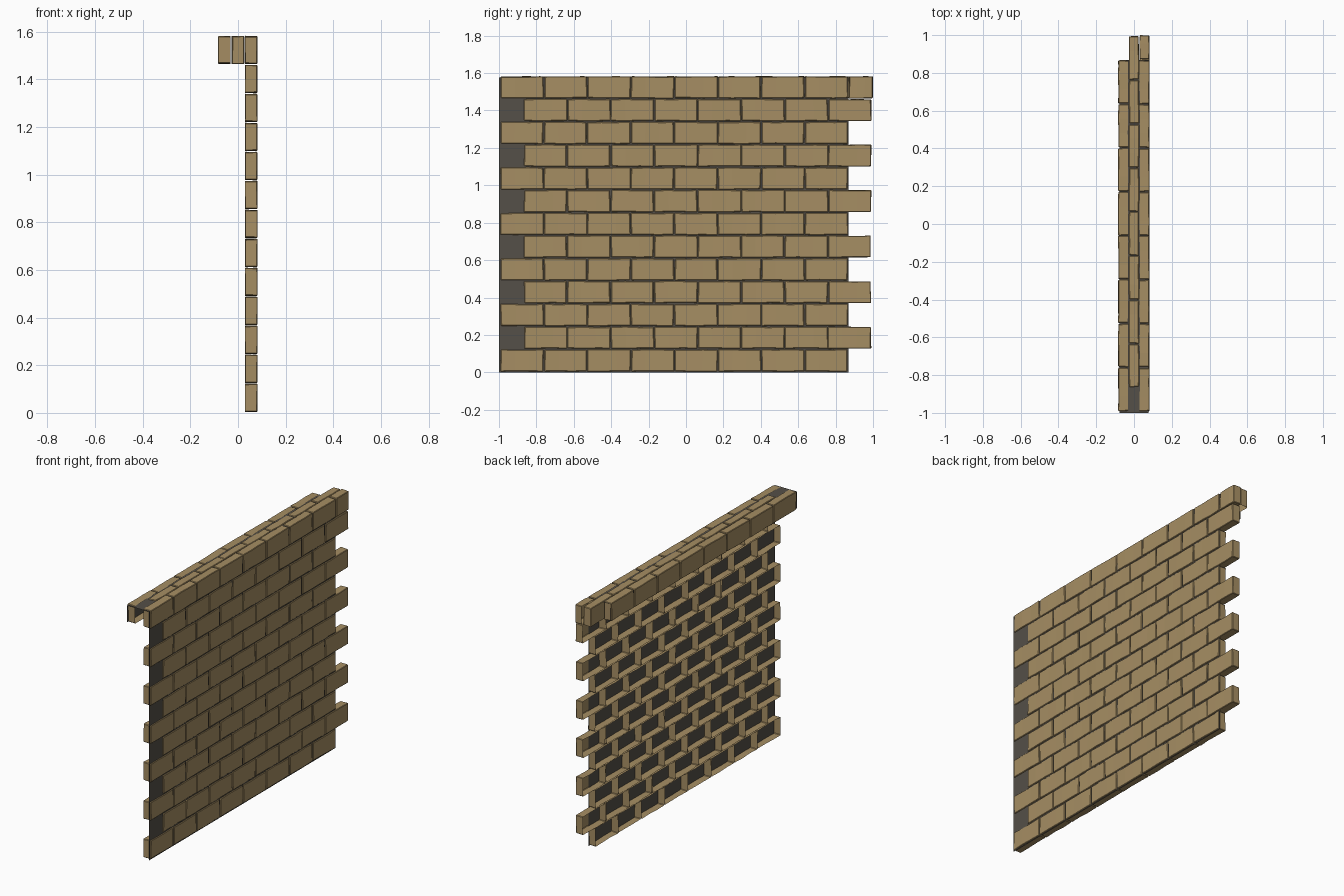
import bpy, bmesh, random
from mathutils import Vector

if "Cube" in bpy.data.objects:
    bpy.data.objects.remove(bpy.data.objects["Cube"])

random.seed(4)
PITCH_Y, PITCH_Z = 0.2325, 0.1217
LENGTH, HEIGHT = 0.2265, 0.115
COURSES = 13
X_BACK, X_FACE = 0.031, 0.081


def material(name, rgb):
    m = bpy.data.materials.new(name)
    m.diffuse_color = (*rgb, 1)
    m.use_nodes = True
    m.node_tree.nodes["Principled BSDF"].inputs["Base Color"].default_value = m.diffuse_color
    return m


stone = material("sandstone", (0.38, 0.27, 0.125))
grout = material("dark_mortar", (0.09, 0.08, 0.065))


def brick(target, lo, hi, open_dir):
    """Rough hollow brick from corner lo to hi, without its open_dir side."""
    bm = bmesh.new()
    bmesh.ops.create_cube(bm, size=1)
    lo, hi, open_dir = Vector(lo), Vector(hi), Vector(open_dir)
    for v in bm.verts:
        v.co = Vector([lo[i] + (v.co[i] + 0.5) * (hi[i] - lo[i]) for i in range(3)])
    bm.normal_update()
    back = [f for f in bm.faces if f.normal.dot(open_dir) > 0.9]
    bmesh.ops.delete(bm, geom=back, context='FACES_ONLY')
    long_edges = [e for e in bm.edges
                  if abs(e.verts[0].co.y - e.verts[1].co.y) > 0.05]
    bmesh.ops.subdivide_edges(bm, edges=long_edges, cuts=2, use_grid_fill=True)
    bm.normal_update()
    sharp = [e for e in bm.edges
             if len(e.link_faces) == 2 and e.calc_face_angle(0) > 1]
    # Uneven, worn outline
    for v in bm.verts:
        v.co += Vector((random.uniform(-.0015, .0015),
                        random.uniform(-.003, .003),
                        random.uniform(-.002, .002)))
    bmesh.ops.bevel(bm, geom=sharp, offset=0.003, segments=1,
                    affect='EDGES', clamp_overlap=True)
    temp = bpy.data.meshes.new("temp")
    bm.to_mesh(temp)
    bm.free()
    target.from_mesh(temp)
    bpy.data.meshes.remove(temp)


def finish(bm, name, mat):
    mesh = bpy.data.meshes.new(name)
    bm.to_mesh(mesh)
    bm.free()
    mesh.materials.append(mat)
    ob = bpy.data.objects.new(name, mesh)
    bpy.context.collection.objects.link(ob)
    return ob


# Wall face: alternate courses shifted half a brick
bm = bmesh.new()
for row in range(COURSES):
    y0 = -0.99 if row % 2 == 0 else -0.865
    z0 = 0.006 + row * PITCH_Z
    for i in range(8):
        y = y0 + i * PITCH_Y
        brick(bm, (X_BACK, y, z0), (X_FACE, y + LENGTH, z0 + HEIGHT), (-1, 0, 0))
# Half brick closing the top course
z_top = 0.006 + (COURSES - 1) * PITCH_Z
brick(bm, (X_BACK, 0.872, z_top), (X_FACE, 0.997, z_top + HEIGHT), (-1, 0, 0))
finish(bm, "wall_bricks", stone)

# Coping: middle row facing up
bm = bmesh.new()
for i in range(8):
    y = -0.862 + i * PITCH_Y
    brick(bm, (-0.026, y, z_top), (0.025, y + LENGTH, z_top + HEIGHT), (0, 0, -1))
finish(bm, "coping_middle_bricks", stone)

# Coping: rear row facing away from the wall
bm = bmesh.new()
for i in range(8):
    y = -0.988 + i * PITCH_Y
    brick(bm, (-0.083, y, z_top), (-0.032, y + LENGTH, z_top + HEIGHT), (1, 0, 0))
finish(bm, "coping_rear_bricks", stone)

# Mortar sheet: up the wall, over the coping and down its rear
bm = bmesh.new()
profile = [(0.076, 0), (0.076, 1.577), (-0.078, 1.577), (-0.078, 1.47)]
ends = [[bm.verts.new((x, y, z)) for x, z in profile] for y in (-1, 0.868)]
for k in range(3):
    bm.faces.new((ends[0][k], ends[1][k], ends[1][k + 1], ends[0][k + 1]))
finish(bm, "mortar_sheet", grout)
